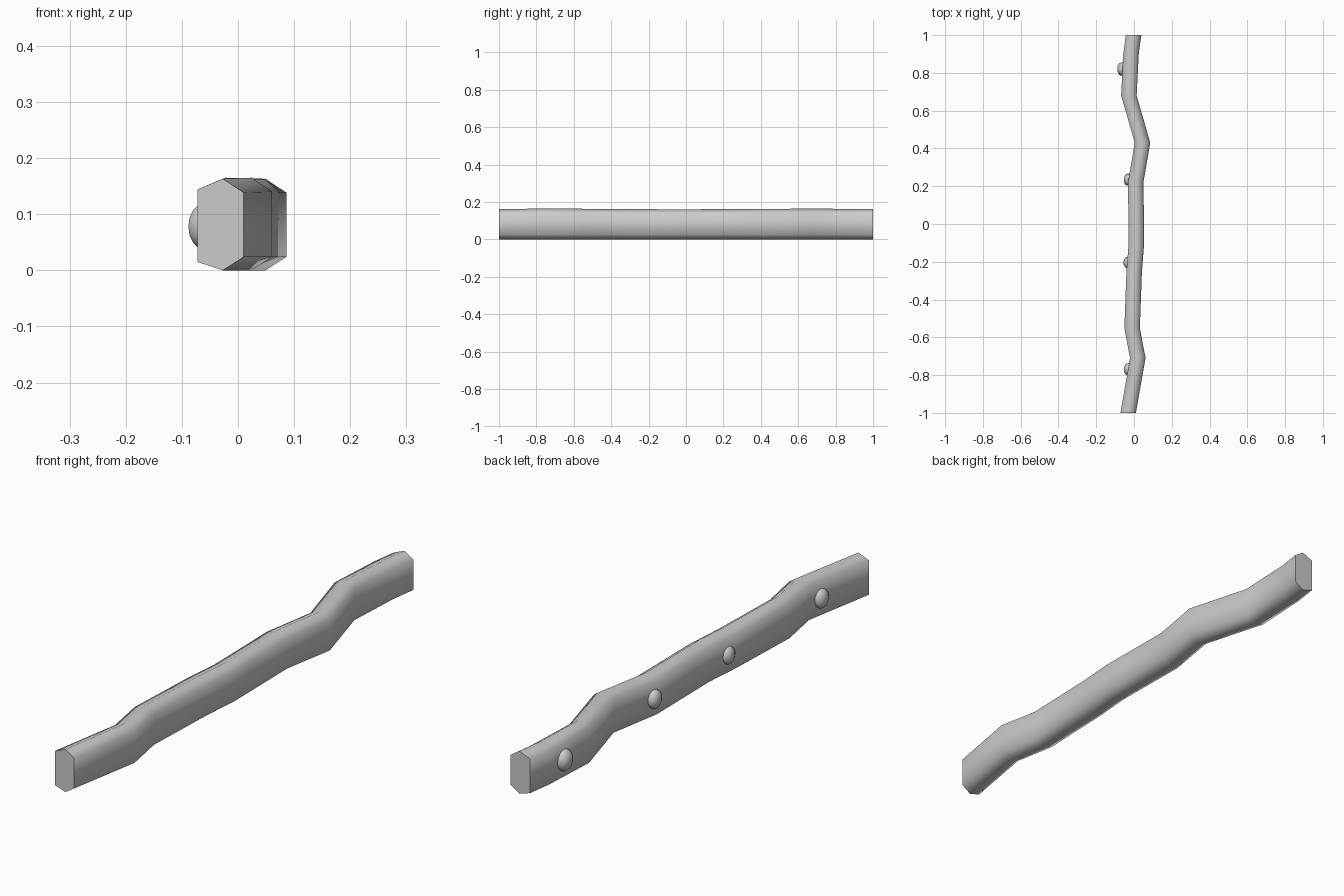
import bpy, bmesh, math
from mathutils import Matrix

if "Cube" in bpy.data.objects:
    bpy.data.objects.remove(bpy.data.objects["Cube"])

# Wavy centreline of the plank seen from above: (y, x, top height)
path = [(-1, -0.031, 0.163), (-0.71, 0.02, 0.165), (-0.55, -0.01, 0.164),
        (-0.25, 0.001, 0.162), (-0.1, 0.013, 0.161), (0.0, 0.012, 0.161),
        (0.22, 0.009, 0.162), (0.43, 0.045, 0.163), (0.68, -0.027, 0.165),
        (0.9, -0.016, 0.163), (1, -0.002, 0.163)]
# Six-sided cross-section: (x offset, fraction of height)
section = [(-0.041, 0.09), (0.004, 0.0), (0.041, 0.145),
           (0.041, 0.85), (0.004, 1.0), (-0.041, 0.885)]


def finish(bm, name, angle):
    bmesh.ops.recalc_face_normals(bm, faces=bm.faces[:])
    me = bpy.data.meshes.new(name)
    bm.to_mesh(me)
    bm.free()
    ob = bpy.data.objects.new(name, me)
    bpy.context.collection.objects.link(ob)
    bpy.ops.object.select_all(action='DESELECT')
    ob.select_set(True)
    bpy.context.view_layer.objects.active = ob
    bpy.ops.object.shade_smooth_by_angle(angle=math.radians(angle))
    return ob


# Plank: cross-section swept along the path, closed at both ends
bm = bmesh.new()
rings = [[bm.verts.new((x + dx, y, h * f)) for dx, f in section] for y, x, h in path]
n = len(section)
for a, b in zip(rings, rings[1:]):
    for i in range(n):
        j = (i + 1) % n
        bm.faces.new((a[i], a[j], b[j], b[i]))
bm.faces.new(rings[0])
bm.faces.new(rings[-1])
finish(bm, "wooden_rail", 78)


# Domed nail heads along the left side: (y, wall x, protrusion, radius)
def nail(i, y, x, out, r):
    bm = bmesh.new()
    bmesh.ops.create_uvsphere(bm, u_segments=10, v_segments=8, radius=1)
    bmesh.ops.transform(bm, verts=bm.verts[:], matrix=Matrix.Translation((x, y, 0.078))
                        @ Matrix.Diagonal((out, r, r * 1.08, 1)))
    finish(bm, f"nail_head_{i}", 60)


for i, spec in enumerate([(-0.77, -0.03, 0.025, 0.034), (-0.205, -0.034, 0.022, 0.031),
                          (0.235, -0.032, 0.023, 0.033), (0.82, -0.06, 0.03, 0.038)], 1):
    nail(i, *spec)
